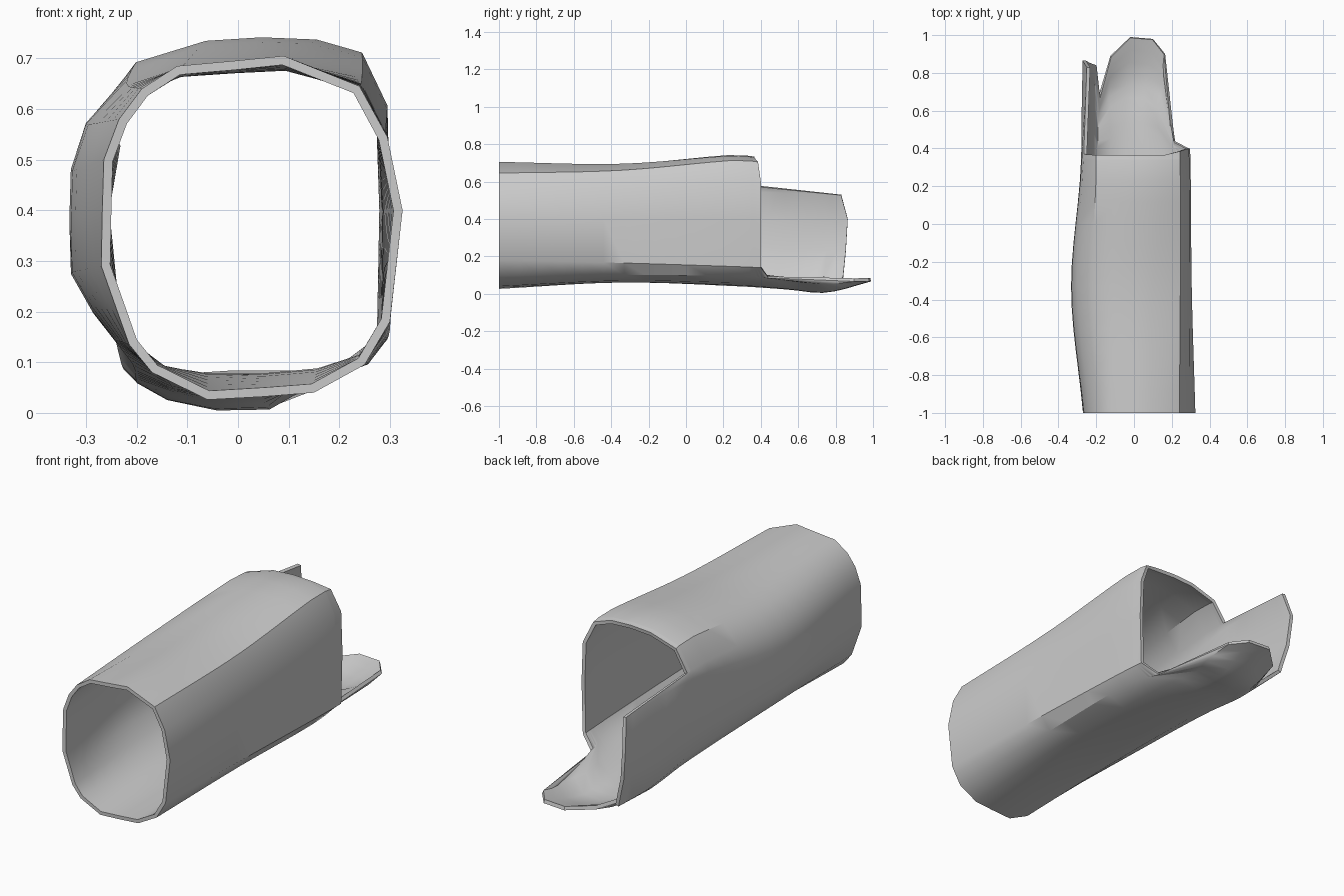
import bpy, bmesh, math

cube = bpy.data.objects.get("Cube")
if cube:
    bpy.data.objects.remove(cube, do_unlink=True)

# Cross-sections (x, z), clockwise from the upper +x crease
FRONT = [(.24, .645), (.295, .545), (.325, .40), (.30, .18), (.25, .095), (.15, .04), (.05, .032),
         (-.06, .026), (-.17, .08), (-.215, .135), (-.24, .205), (-.27, .29), (-.268, .40),
         (-.265, .50), (-.235, .58), (-.19, .64), (-.12, .685), (-.01, .695), (.09, .705)]
MIDDLE = [(.245, .66), (.292, .56), (.306, .40), (.30, .165), (.25, .10), (.16, .07), (.05, .06),
          (-.06, .06), (-.15, .075), (-.24, .14), (-.29, .205), (-.33, .275), (-.333, .38),
          (-.33, .48), (-.30, .57), (-.22, .65), (-.11, .685), (0, .692), (.1, .695)]
REAR = [(.245, .715), (.295, .61), (.30, .40), (.295, .145), (.255, .095), (.16, .06), (.05, .045),
        (-.05, .04), (-.13, .05), (-.205, .09), (-.245, .15), (-.272, .26), (-.283, .40),
        (-.28, .54), (-.272, .59), (-.20, .695), (-.06, .738), (.05, .745), (.16, .74)]
Y_REAR = .28

# Points (y, x, z) past the rear section: side wall edge, floor tongue and side panel
TAIL = {0: [(.385, .243, .705)], 1: [(.40, .29, .60)], 2: [(.40, .297, .40)], 3: [(.40, .29, .14)],
        4: [(.44, .215, .085)],
        5: [(.48, .145, .062), (.60, .12, .06), (.74, .165, .05), (.90, .165, .066)],
        6: [(.55, .05, .025), (.75, .065, .008), (.98, .10, .066)],
        7: [(.55, -.05, .022), (.75, -.04, .006), (.99, -.02, .066)],
        8: [(.55, -.13, .04), (.72, -.14, .025), (.89, -.125, .06)],
        9: [(.55, -.20, .06), (.67, -.19, .055)],
        10: [(.60, -.228, .09), (.84, -.215, .08)],
        11: [(.60, -.262, .23), (.855, -.255, .23)],
        12: [(.60, -.277, .40), (.865, -.272, .40)],
        13: [(.45, -.272, .545), (.60, -.262, .54), (.83, -.25, .53)],
        14: [(.37, -.266, .58)]}


def column(j):
    """Control points of one lengthwise line."""
    pts = [(y, *s[j]) for y, s in ((-1, FRONT), (-.35, MIDDLE), (Y_REAR, REAR))]
    x, z = REAR[j]
    return pts + TAIL.get(j, [(.365, x, z - .012)])


def sample(pts, y):
    """Smooth cubic through the control points at y."""
    n = len(pts)
    slope = []
    for i in range(n):
        a, b = pts[max(i - 1, 0)], pts[min(i + 1, n - 1)]
        slope.append([(b[c] - a[c]) / (b[0] - a[0]) for c in (1, 2)])
    i = next((i for i in range(n - 1) if y <= pts[i + 1][0]), n - 2)
    h = pts[i + 1][0] - pts[i][0]
    t = (y - pts[i][0]) / h
    out = []
    for c in (0, 1):
        p, q = pts[i][c + 1], pts[i + 1][c + 1]
        out.append((2*t**3 - 3*t*t + 1) * p + (t**3 - 2*t*t + t) * h * slope[i][c]
                   + (3*t*t - 2*t**3) * q + (t**3 - t*t) * h * slope[i + 1][c])
    return out


# Shell: tube rows share y, tail rows spread to each line's own end
TUBE_ROWS, TAIL_ROWS = 12, 10
bm = bmesh.new()
grid = []
for j in range(len(FRONT)):
    pts = column(j)
    end = pts[-1][0]
    ys = [-1 + (Y_REAR + .06 + 1) * k / TUBE_ROWS for k in range(TUBE_ROWS)]
    ys += [Y_REAR + .06 + (end - Y_REAR - .06) * k / TAIL_ROWS for k in range(TAIL_ROWS + 1)]
    line = []
    for y in ys:
        x, z = sample(pts, y)
        line.append(bm.verts.new((x, y, z)))
    grid.append(line)
for j, a in enumerate(grid):
    b = grid[(j + 1) % len(grid)]
    for k in range(len(a) - 1):
        bm.faces.new((a[k], b[k], b[k + 1], a[k + 1]))
mesh = bpy.data.meshes.new("shell")
bm.to_mesh(mesh)
bm.free()
shell = bpy.data.objects.new("open_shell", mesh)
bpy.context.collection.objects.link(shell)

# Plain grey
grey = bpy.data.materials.new("plain grey")
grey.use_nodes = True
colour = (.6, .6, .6, 1)
grey.diffuse_color = colour
grey.node_tree.nodes["Principled BSDF"].inputs["Base Color"].default_value = colour
mesh.materials.append(grey)

# Wall thickness and shading
wall = shell.modifiers.new("wall", 'SOLIDIFY')
wall.thickness = .018
wall.offset = -1
bpy.context.view_layer.objects.active = shell
shell.select_set(True)
bpy.ops.object.modifier_apply(modifier="wall")
bpy.ops.object.shade_smooth_by_angle(angle=math.radians(34))
